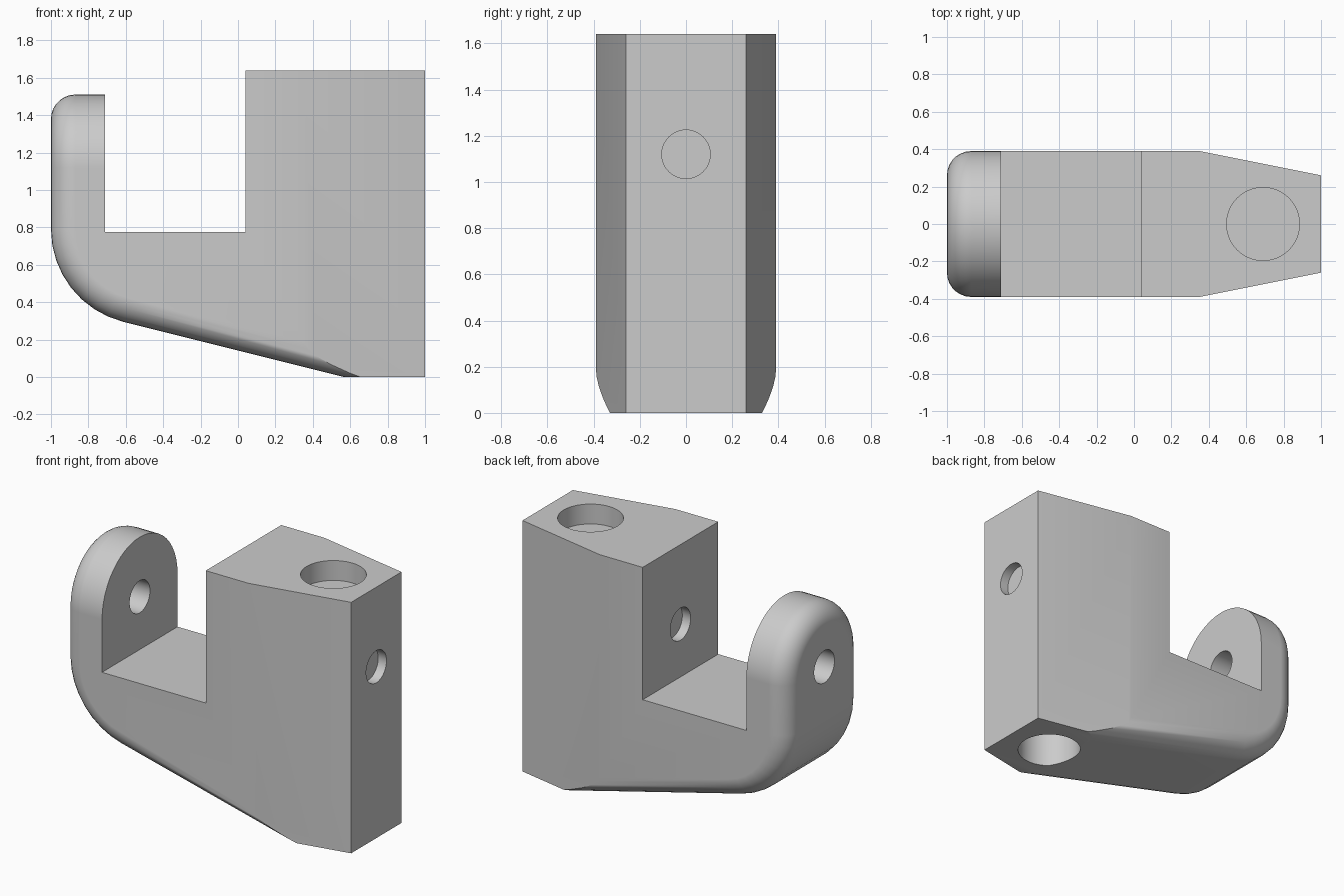
import bpy, bmesh
from math import sin, cos, pi, radians
from mathutils import Matrix, Vector

HALF = 0.39          # half the thickness
TIP_Z = 1.12         # centre height of the rounded tip and the cross bores
FILLET = 0.13

if "Cube" in bpy.data.objects:
    bpy.data.objects.remove(bpy.data.objects["Cube"])

grey = bpy.data.materials.new("plain grey")
grey.use_nodes = True
colour = (0.6, 0.6, 0.6, 1)
grey.diffuse_color = colour
grey.node_tree.nodes["Principled BSDF"].inputs["Base Color"].default_value = colour


def to_object(bm, name):
    bmesh.ops.recalc_face_normals(bm, faces=bm.faces)
    mesh = bpy.data.meshes.new(name)
    bm.to_mesh(mesh)
    bm.free()
    obj = bpy.data.objects.new(name, mesh)
    bpy.context.collection.objects.link(obj)
    mesh.materials.append(grey)
    return obj


def bore(name, start, end, radius):
    """Cylinder cutter between two points."""
    a, b = Vector(start), Vector(end)
    turn = (b - a).to_track_quat('Z', 'Y').to_matrix().to_4x4()
    bm = bmesh.new()
    bmesh.ops.create_cone(bm, cap_ends=True, segments=48, radius1=radius, radius2=radius,
                          depth=(b - a).length, matrix=Matrix.Translation((a + b) / 2) @ turn)
    return to_object(bm, name)


# Outer path: down the tip, round the elbow, along the sloping underside
elbow_r, sweep, steps = 0.51, radians(76), 8
outer = [(-1, TIP_Z)]
for i in range(steps + 1):
    t = sweep * i / steps
    outer.append((-1 + elbow_r * (1 - cos(t)), 0.79 - elbow_r * sin(t)))
end_x, end_z = outer[-1]
outer.append((1.3, end_z - (1.3 - end_x) * 0.25))
# Inner path: up the block, down into the gap, back up to the tip
inner = [(1.3, 1.8), (0.04, 1.8), (0.04, 0.775), (-0.71, 0.775), (-0.71, TIP_Z)]

# Hook blank: two side walls joined by a strip, with an arched tip
bm = bmesh.new()
path = outer + inner
left = [bm.verts.new((x, HALF, z)) for x, z in path]
right = [bm.verts.new((x, -HALF, z)) for x, z in path]
bm.faces.new(left)
bm.faces.new(right)
angles = [pi * i / 24 for i in range(1, 24)]


def arch(x, first, last):
    mid = [bm.verts.new((x, HALF * cos(a), TIP_Z + HALF * sin(a))) for a in angles]
    return [first] + mid + [last]


front_arch = arch(-1, left[0], right[0])
back_arch = arch(-0.71, left[-1], right[-1])
for i in range(1, len(path) - 2):
    bm.faces.new((left[i], left[i + 1], right[i + 1], right[i]))
bm.faces.new(front_arch + [right[1], left[1]])
bm.faces.new(back_arch + [right[-2], left[-2]])
for i in range(len(front_arch) - 1):
    bm.faces.new((front_arch[i], front_arch[i + 1], back_arch[i + 1], back_arch[i]))
bmesh.ops.recalc_face_normals(bm, faces=bm.faces)

# Round the whole outer rim
rim = list(reversed(left[:len(outer)])) + front_arch[1:-1] + right[:len(outer)]
edges = [bm.edges.get((a, b)) for a, b in zip(rim, rim[1:])]
bmesh.ops.bevel(bm, geom=edges, offset=FILLET, offset_type='OFFSET', segments=7,
                profile=0.5, affect='EDGES', clamp_overlap=False)
bracket = to_object(bm, "hook_bracket")

# Plan envelope: tapers the block and trims it flat at top and bottom
bm = bmesh.new()
plan = [(-1.5, 0.6), (-0.7, 0.6), (1, 0.26), (1, -0.26), (-0.7, -0.6), (-1.5, -0.6)]
base = bm.faces.new([bm.verts.new((x, y, 0)) for x, y in plan])
top = bmesh.ops.extrude_face_region(bm, geom=[base])["geom"]
bmesh.ops.translate(bm, vec=(0, 0, 1.64), verts=[v for v in top if isinstance(v, bmesh.types.BMVert)])
envelope = to_object(bm, "envelope_cutter")

cutters = [
    ("INTERSECT", envelope),
    ("DIFFERENCE", bore("tip_bore_cutter", (-1.2, 0, TIP_Z), (-0.5, 0, TIP_Z), 0.105)),
    ("DIFFERENCE", bore("inner_pocket_cutter", (-0.2, 0, TIP_Z), (0.1, 0, TIP_Z), 0.105)),
    ("DIFFERENCE", bore("end_pocket_cutter", (0.94, 0, TIP_Z), (1.2, 0, TIP_Z), 0.105)),
    ("DIFFERENCE", bore("top_pocket_cutter", (0.69, 0, 1.51), (0.69, 0, 1.8), 0.195)),
    ("DIFFERENCE", bore("bottom_bore_cutter", (0.69, 0, -0.2), (0.69, 0, 0.5), 0.195)),
]
for operation, cutter in cutters:
    cut = bracket.modifiers.new(cutter.name, 'BOOLEAN')
    cut.operation = operation
    cut.solver = 'EXACT'
    cut.object = cutter

# Bake the cuts, then drop the cutters
bpy.context.view_layer.update()
result = bpy.data.meshes.new_from_object(bracket.evaluated_get(bpy.context.evaluated_depsgraph_get()))
bracket.modifiers.clear()
bracket.data = result
for _, cutter in cutters:
    bpy.data.objects.remove(cutter)

# Smooth the curves while the broad faces stay flat
bpy.ops.object.select_all(action='DESELECT')
bracket.select_set(True)
bpy.context.view_layer.objects.active = bracket
bpy.ops.object.shade_smooth_by_angle(angle=radians(30))
weighted = bracket.modifiers.new("flat_faces", 'WEIGHTED_NORMAL')
weighted.keep_sharp = True
